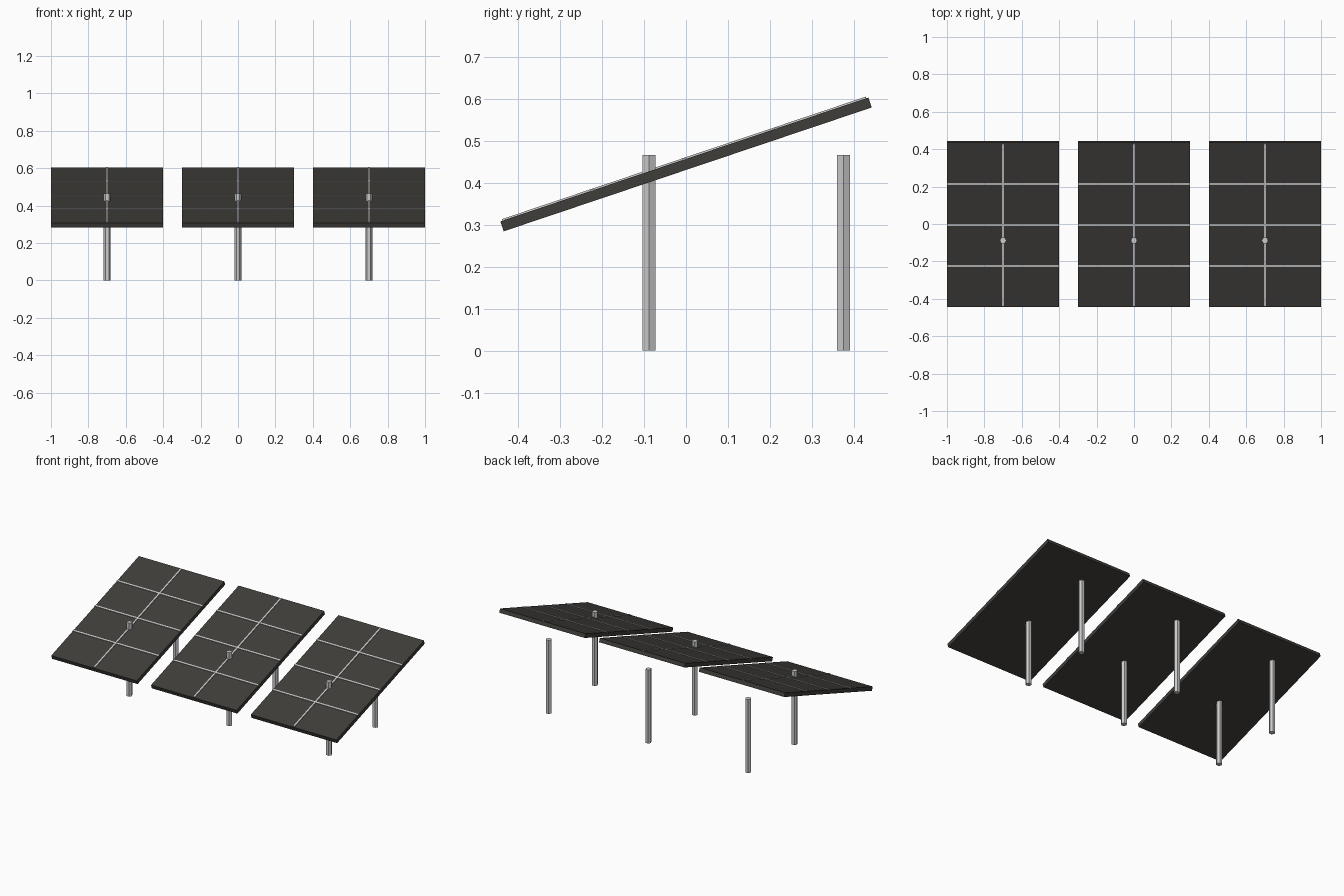
import bpy, bmesh
from math import radians
from mathutils import Matrix

if "Cube" in bpy.data.objects:
    bpy.data.objects.remove(bpy.data.objects["Cube"])

TILT = Matrix.Rotation(radians(18.6), 4, 'X')
CENTRE_Z = 0.444
W, L, T = 0.6, 0.926, 0.025
STRIP_W, STRIP_H = 0.01, 0.005


def material(name, color):
    m = bpy.data.materials.new(name)
    m.diffuse_color = color
    m.use_nodes = True
    m.node_tree.nodes["Principled BSDF"].inputs["Base Color"].default_value = m.diffuse_color
    return m


dark = material("dark_panel", (0.05, 0.047, 0.042, 1))


def finish(name, bm, mat=None):
    me = bpy.data.meshes.new(name)
    bm.to_mesh(me)
    bm.free()
    ob = bpy.data.objects.new(name, me)
    bpy.context.collection.objects.link(ob)
    if mat:
        me.materials.append(mat)
    return ob


def tilted_box(name, x, y, z, size, mat=None):
    # box placed in the panel's own tilted frame
    bm = bmesh.new()
    bmesh.ops.create_cube(bm, size=1, matrix=Matrix.Translation((0, y, z)) @ Matrix.Diagonal((*size, 1)))
    ob = finish(name, bm, mat)
    ob.matrix_world = Matrix.Translation((x, 0, CENTRE_Z)) @ TILT
    return ob


def post(name, x, y, radius=0.018, height=0.466):
    # hexagonal post with corners facing left and right
    bm = bmesh.new()
    bmesh.ops.create_cone(bm, cap_ends=True, segments=6, radius1=radius, radius2=radius,
                          depth=height, matrix=Matrix.Rotation(radians(90), 4, 'Z'))
    ob = finish(name, bm)
    ob.location = (x, y, height / 2)
    return ob


for i, x in enumerate((-0.7, 0, 0.7), 1):
    # tilted slab
    tilted_box(f"solar_panel_{i}", x, 0, 0, (W, L, T), dark)
    # grid strips on the upper face, slightly sunk in
    zs = T / 2 + STRIP_H / 2 - 0.001
    tilted_box(f"long_strip_{i}", x, 0, zs, (STRIP_W, L - 0.01, STRIP_H))
    for j in (-1, 0, 1):
        tilted_box(f"cross_strip_{i}_{j + 2}", x, j * L / 4, zs - 0.0005, (W, STRIP_W, STRIP_H))
    # support posts
    post(f"front_post_{i}", x, -0.088)
    post(f"back_post_{i}", x, 0.376)
